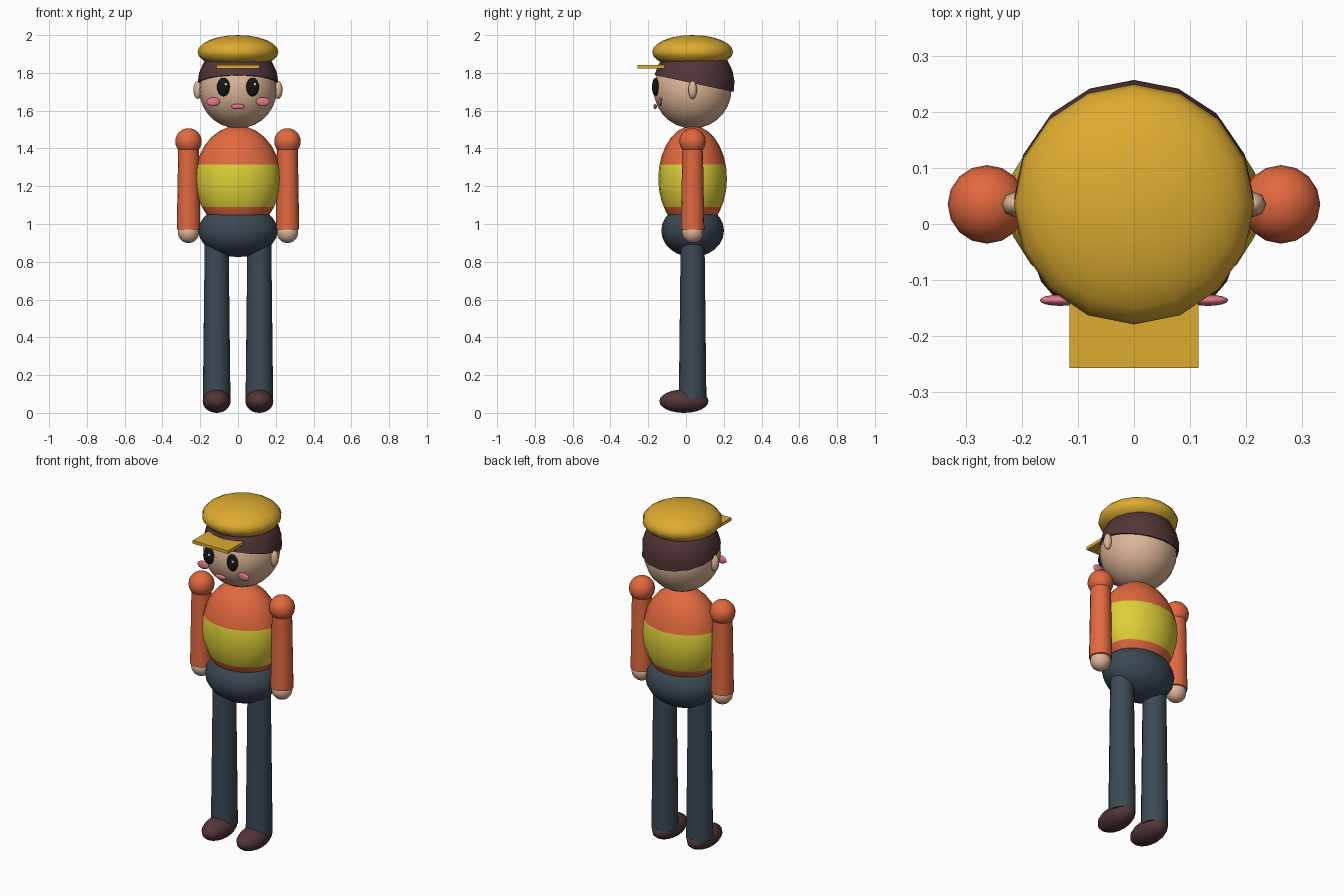
import bpy, bmesh, math
from mathutils import Matrix, Vector

if "Cube" in bpy.data.objects:
    bpy.data.objects.remove(bpy.data.objects["Cube"])

CY = 0.035  # depth of the body axis


def material(name, rgb):
    m = bpy.data.materials.new(name)
    m.diffuse_color = (*rgb, 1)
    m.use_nodes = True
    m.node_tree.nodes["Principled BSDF"].inputs["Base Color"].default_value = m.diffuse_color
    return m


ORANGE = material("orange cloth", (0.76, 0.14, 0.05))
YELLOW = material("yellow stripe", (0.73, 0.63, 0.04))
GOLD = material("golden cap", (0.72, 0.41, 0.03))
NAVY = material("slate trousers", (0.045, 0.066, 0.088))
BROWN = material("dark brown", (0.085, 0.036, 0.038))
SKIN = material("skin", (0.72, 0.46, 0.31))
BLACK = material("black", (0.008, 0.008, 0.008))
PINK = material("pink", (0.76, 0.19, 0.25))
WHITE = material("white", (0.85, 0.85, 0.85))


def finish(name, bm, *mats, angle=50):
    bmesh.ops.recalc_face_normals(bm, faces=bm.faces)
    me = bpy.data.meshes.new(name)
    bm.to_mesh(me)
    bm.free()
    for m in mats:
        me.materials.append(m)
    ob = bpy.data.objects.new(name, me)
    bpy.context.collection.objects.link(ob)
    bpy.ops.object.select_all(action='DESELECT')
    ob.select_set(True)
    bpy.context.view_layer.objects.active = ob
    bpy.ops.object.shade_smooth_by_angle(angle=math.radians(angle))
    return ob


def ball(radii, centre=(0, 0, 0), seg=16, rings=12):
    bm = bmesh.new()
    bmesh.ops.create_uvsphere(bm, u_segments=seg, v_segments=rings, radius=1)
    bmesh.ops.scale(bm, vec=radii, verts=bm.verts)
    bmesh.ops.translate(bm, vec=centre, verts=bm.verts)
    return bm


def ellipsoid(name, centre, radii, mat, seg=16, rings=12):
    return finish(name, ball(radii, centre, seg, rings), mat)


def limb(name, x, z0, z1, r0, r1, mat):
    bm = bmesh.new()
    bmesh.ops.create_cone(bm, cap_ends=True, segments=16, radius1=r0, radius2=r1,
                          depth=z1 - z0,
                          matrix=Matrix.Translation((x, CY, (z0 + z1) / 2)))
    return finish(name, bm, mat)


# Torso with a yellow band cut in by height
bm = ball((0.227, 0.182, 0.28), (0, CY, 1.24), 20, 14)
for z in (1.09, 1.315):
    bmesh.ops.bisect_plane(bm, geom=bm.verts[:] + bm.edges[:] + bm.faces[:],
                           plane_co=(0, 0, z), plane_no=(0, 0, 1))
for f in bm.faces:
    f.material_index = int(1.09 < f.calc_center_median().z < 1.315)
finish("torso", bm, ORANGE, YELLOW)

# Hips
ellipsoid("hips", (0, CY, 0.965), (0.21, 0.166, 0.14), NAVY, 20)

# Head
ellipsoid("head", (0, CY, 1.712), (0.206, 0.206, 0.206), SKIN, 20, 14)
ellipsoid("mouth", (0, -0.163, 1.622), (0.036, 0.009, 0.014), PINK)

# Hair: tilted half sphere, lower at the back
bm = ball((0.214, 0.214, 0.214))
cut = bmesh.ops.bisect_plane(bm, geom=bm.verts[:] + bm.edges[:] + bm.faces[:],
                             plane_co=(0, 0, 0), plane_no=(0, 0, 1), clear_inner=True)
bmesh.ops.contextual_create(
    bm, geom=[e for e in bm.edges if e.is_boundary])
bmesh.ops.transform(bm, verts=bm.verts,
                    matrix=Matrix.Translation((0, 0.043, 1.744)) @ Matrix.Rotation(math.radians(-12), 4, 'X'))
finish("hair", bm, BROWN)

# Cap and its flat peak
ellipsoid("cap", (0, CY, 1.911), (0.214, 0.214, 0.089), GOLD)
bm = bmesh.new()
bmesh.ops.create_cube(bm, size=1)
bmesh.ops.scale(bm, vec=(0.23, 0.143, 0.018), verts=bm.verts)
bmesh.ops.translate(bm, vec=(0, -0.1855, 1.832), verts=bm.verts)
finish("cap_peak", bm, GOLD, angle=30)

# Paired parts
for s, side in ((-1, "left"), (1, "right")):
    ellipsoid(f"{side}_ear", (s * 0.212, CY, 1.71), (0.024, 0.023, 0.048), SKIN, 8, 8)
    ellipsoid(f"{side}_eye", (s * 0.077, -0.162, 1.725), (0.034, 0.018, 0.049), BLACK)
    ellipsoid(f"{side}_eye_glint", (s * 0.077 + 0.012, -0.177, 1.739),
              (0.007, 0.004, 0.008), WHITE, 8, 6)
    ellipsoid(f"{side}_cheek", (s * 0.132, -0.136, 1.647), (0.036, 0.010, 0.023), PINK)
    ellipsoid(f"{side}_shoulder", (s * 0.262, CY, 1.437), (0.07, 0.07, 0.07), ORANGE)
    limb(f"{side}_arm", s * 0.262, 0.972, 1.437, 0.062, 0.054, ORANGE)
    ellipsoid(f"{side}_hand", (s * 0.262, CY, 0.955), (0.056, 0.056, 0.056), SKIN)
    limb(f"{side}_leg", s * 0.113, 0.075, 0.93, 0.073, 0.063, NAVY)
    ellipsoid(f"{side}_shoe", (s * 0.113, -0.011, 0.062), (0.074, 0.13, 0.062), BROWN)
